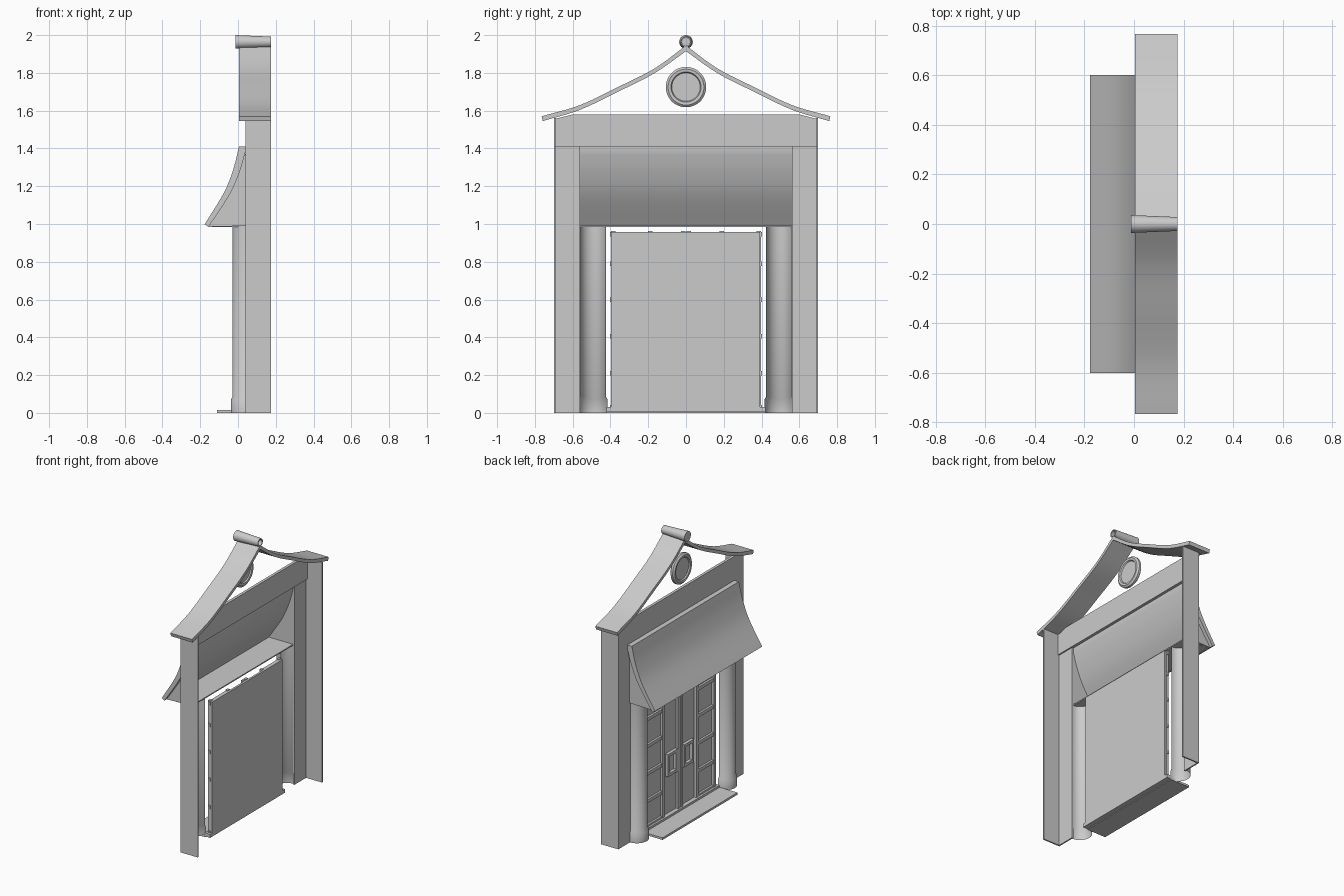
import bpy, bmesh, math
from mathutils import Vector

if "Cube" in bpy.data.objects:
    bpy.data.objects.remove(bpy.data.objects["Cube"], do_unlink=True)

grey = bpy.data.materials.new("light_grey")
grey.use_nodes = True
grey.diffuse_color = (0.6, 0.6, 0.6, 1)
grey.node_tree.nodes["Principled BSDF"].inputs["Base Color"].default_value = (0.6, 0.6, 0.6, 1)


def finish(name, bm, smooth=False):
    bmesh.ops.recalc_face_normals(bm, faces=bm.faces)
    mesh = bpy.data.meshes.new(name)
    bm.to_mesh(mesh)
    bm.free()
    mesh.materials.append(grey)
    obj = bpy.data.objects.new(name, mesh)
    bpy.context.collection.objects.link(obj)
    if smooth:
        bpy.ops.object.select_all(action='DESELECT')
        obj.select_set(True)
        bpy.context.view_layer.objects.active = obj
        bpy.ops.object.shade_smooth_by_angle(angle=math.radians(35))
    return obj


def box(name, x, y, z):
    bm = bmesh.new()
    bmesh.ops.create_cube(bm, size=1)
    for v in bm.verts:
        v.co = [lo + (c + 0.5) * (hi - lo) for c, (lo, hi) in zip(v.co, (x, y, z))]
    return finish(name, bm)


def prism(name, points, place, lo, hi, smooth=False):
    """Extrude an outline; place(a, b, depth) gives each 3D point."""
    bm = bmesh.new()
    near = [bm.verts.new(place(a, b, lo)) for a, b in points]
    far = [bm.verts.new(place(a, b, hi)) for a, b in points]
    n = len(points)
    for i in range(n):
        j = (i + 1) % n
        bm.faces.new((near[i], near[j], far[j], far[i]))
    bm.faces.new(near)
    bm.faces.new(far)
    return finish(name, bm, smooth)


def lathe(name, profile, centre, axis, start, angle, steps):
    """Spin a (radius, along) profile about an axis."""
    bm = bmesh.new()
    c, axis, start = Vector(centre), Vector(axis), Vector(start)
    verts = [bm.verts.new(c + start * r + axis * t) for r, t in profile]
    edges = [bm.edges.new(p) for p in zip(verts, verts[1:])]
    bmesh.ops.spin(bm, geom=verts + edges, cent=c, axis=axis, angle=angle, steps=steps)
    bmesh.ops.remove_doubles(bm, verts=bm.verts, dist=0.0005)
    return finish(name, bm, True)


def smooth_path(points, steps=5):
    """Catmull-Rom curve through the points."""
    p = [Vector(q) for q in points]
    p = [2 * p[0] - p[1]] + p + [2 * p[-1] - p[-2]]
    out = []
    for a, b, c, d in zip(p, p[1:], p[2:], p[3:]):
        for i in range(steps):
            t = i / steps
            out.append(0.5 * (2 * b + (c - a) * t + (2 * a - 5 * b + 4 * c - d) * t * t
                              + (3 * b - a - 3 * c + d) * t ** 3))
    return out + [p[-2]]


def along_x(a, b, d):
    return (d, a, b)


def along_y(a, b, d):
    return (a, d, b)


# Shallow gate frame, open at the back
prism("frame_beam", [(-0.7, 1.41), (0.7, 1.41), (0.7, 1.555), (0.6, 1.58),
                     (-0.6, 1.58), (-0.7, 1.555)], along_x, 0.04, 0.06)
for s, side in ((1, "left"), (-1, "right")):
    box(side + "_frame_front", (0.04, 0.05), sorted((s * 0.56, s * 0.7)), (0, 1.41))
    box(side + "_frame_side", (0.04, 0.175), sorted((s * 0.69, s * 0.7)), (0, 1.56))

# Swept gable roof
outer = smooth_path([(0, 1.945), (0.164, 1.825), (0.35, 1.73), (0.56, 1.63), (0.765, 1.57)])
inner = smooth_path([(0, 1.915), (0.164, 1.80), (0.35, 1.705), (0.56, 1.605), (0.758, 1.545)])
for s, side in ((1, "left"), (-1, "right")):
    prism(side + "_roof", [(s * a, b) for a, b in outer + inner[::-1]],
          along_x, 0.005, 0.175, True)

# Tapered ridge tube with a closed front
lathe("ridge_tube", [(0, -0.01), (0.036, -0.013), (0.028, 0.175), (0.021, 0.175), (0.024, 0)],
      (0, 0, 1.964), (1, 0, 0), (0, 0, 1), math.tau, 24)

# Round gable medallion
lathe("medallion", [(0, 0.03), (0.075, 0.03), (0.08, 0.022), (0.095, 0.02), (0.107, 0.03),
                    (0.107, 0.045), (0.095, 0.055), (0.08, 0.053), (0.075, 0.045), (0, 0.045)],
      (0, 0, 1.725), (1, 0, 0), (0, 0, 1), math.tau, 36)

# Curved awning with end brackets and soffit
front = smooth_path([(0.005, 1.41), (-0.025, 1.29), (-0.075, 1.165), (-0.177, 0.998)])
back = smooth_path([(0.04, 1.385), (0.01, 1.28), (-0.045, 1.155), (-0.156, 0.985)])
prism("awning", [(0.04, 1.41)] + front + back[::-1], along_y, -0.6, 0.6, True)
for s, side in ((1, "left"), (-1, "right")):
    prism(side + "_awning_bracket", [(0.045, 0.99), (0.045, 1.38)] + back[1:],
          along_y, s * 0.56, s * 0.575)
box("awning_soffit", (-0.15, 0.04), (-0.56, 0.56), (0.985, 0.993))

# Half-round columns on wider bases
for s, side in ((1, "left"), (-1, "right")):
    lathe(side + "_column", [(0.078, 0), (0.078, 0.07), (0.069, 0.085), (0.069, 0.99)],
          (0.04, s * 0.493, 0), (0, 0, 1), (0, 1, 0), math.pi, 16)

# Door panel with raised stiles and rails
box("door_panel", (0.06, 0.075), (-0.397, 0.393), (0.02, 0.958))
for y in (-0.385, -0.19, -0.015, 0.015, 0.19, 0.385):
    box("door_stile", (0.042, 0.06), (y - 0.012, y + 0.012), (0.02, 0.963))
for s in (1, -1):
    for z in (0.03, 0.21, 0.405, 0.6, 0.79, 0.945):
        box("door_rail", (0.045, 0.062), sorted((s * 0.19, s * 0.402)), (z - 0.012, z + 0.012))
    # Square handle frames
    for d in (-0.045, 0.045):
        box("handle_side", (0.038, 0.06), (s * 0.09 + d - 0.01, s * 0.09 + d + 0.01), (0.31, 0.45))
    for z in (0.31, 0.45):
        box("handle_bar", (0.038, 0.06), (s * 0.09 - 0.055, s * 0.09 + 0.055), (z - 0.01, z + 0.01))

# Doorstep and threshold
box("doorstep", (-0.11, 0.04), (-0.42, 0.42), (0, 0.015))
box("threshold", (0.03, 0.075), (-0.42, 0.42), (0.005, 0.03))
